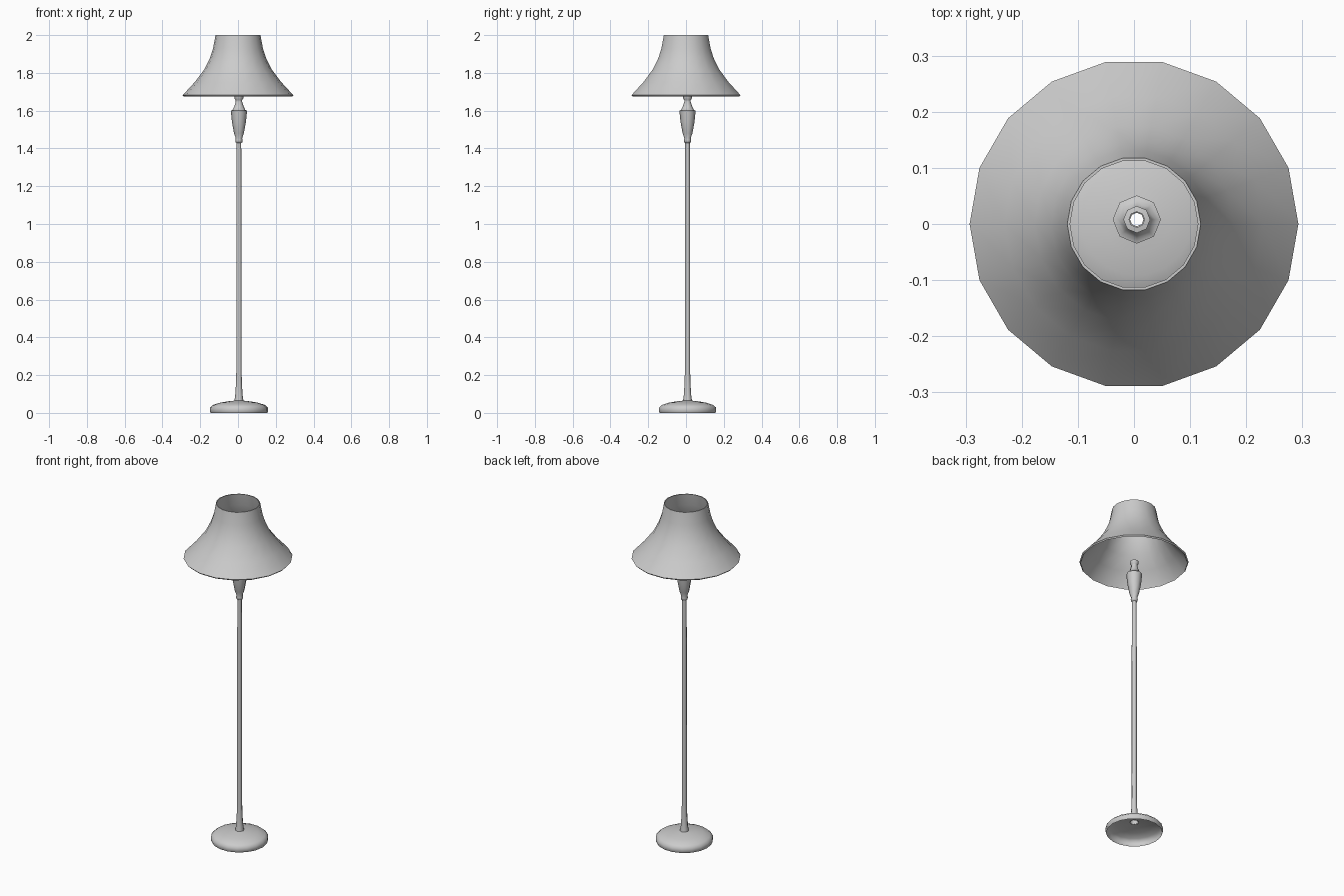
import bpy, bmesh, math

if "Cube" in bpy.data.objects:
    bpy.data.objects.remove(bpy.data.objects["Cube"])


def lathe(name, profile, sides, centre=(0, 0), closed=False, angle=40):
    """Revolve (radius, z) points about a vertical axis into an open shell."""
    bm = bmesh.new()
    rings = []
    for r, z in profile:
        rings.append([bm.verts.new((centre[0] + r * math.cos(2 * math.pi * i / sides),
                                    centre[1] + r * math.sin(2 * math.pi * i / sides), z))
                      for i in range(sides)])
    pairs = list(zip(rings, rings[1:]))
    if closed:
        pairs.append((rings[-1], rings[0]))
    for a, b in pairs:
        for i in range(sides):
            j = (i + 1) % sides
            bm.faces.new((a[i], a[j], b[j], b[i]))
    mesh = bpy.data.meshes.new(name)
    bm.to_mesh(mesh)
    bm.free()
    ob = bpy.data.objects.new(name, mesh)
    bpy.context.collection.objects.link(ob)
    bpy.ops.object.select_all(action='DESELECT')
    ob.select_set(True)
    bpy.context.view_layer.objects.active = ob
    bpy.ops.object.shade_smooth_by_angle(angle=math.radians(angle))
    return ob


STAND = (0.005, 0.008)   # the stand sits slightly off the shade's axis

# Flared shade with a thin wall: outer side bottom to top, then back down inside
outer = [(0.287, 1.675), (0.293, 1.682), (0.23, 1.75), (0.177, 1.82),
         (0.148, 1.88), (0.132, 1.93), (0.119, 2.0)]
inner = [(r - 0.005, z) for r, z in reversed(outer[2:])] + [(0.284, 1.682)]
lathe("shade", outer + inner, 18, closed=True)

# Hollow domed foot, open underneath
lathe("base", [(0.150, 0.0), (0.154, 0.008), (0.154, 0.028), (0.138, 0.042),
               (0.10, 0.054), (0.06, 0.061), (0.022, 0.065)], 18, STAND, angle=60)

# Slender pole with a flared foot
lathe("pole", [(0.024, 0.063), (0.020, 0.09), (0.016, 0.15), (0.014, 0.22),
               (0.0135, 1.15), (0.012, 1.44)], 8, STAND, angle=60)

# Turned vase and lamp holder, open at the top
lathe("vase", [(0.012, 1.43), (0.018, 1.433), (0.019, 1.445), (0.017, 1.455),
               (0.026, 1.48), (0.037, 1.54), (0.043, 1.60), (0.034, 1.603),
               (0.024, 1.625), (0.017, 1.647), (0.017, 1.657), (0.024, 1.665),
               (0.024, 1.678), (0.014, 1.680)], 8, STAND, angle=60)
